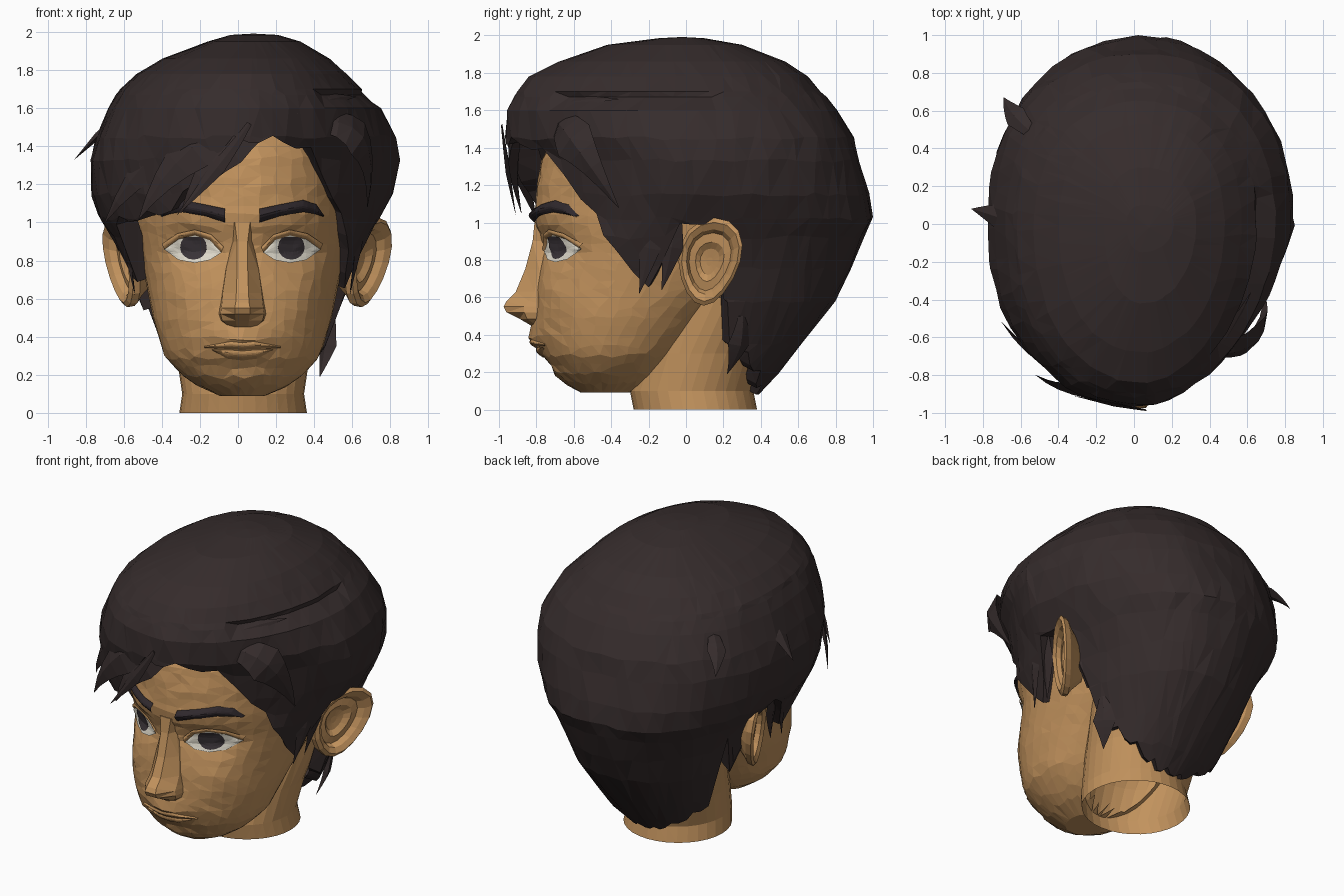
import bpy, bmesh, math, random
from mathutils import Vector
from mathutils.bvhtree import BVHTree

random.seed(4)
if "Cube" in bpy.data.objects:
    bpy.data.objects.remove(bpy.data.objects["Cube"])
FACE_X = 0.023   # the face sits slightly off centre


def material(name, rgb):
    m = bpy.data.materials.new(name)
    m.use_nodes = True
    m.diffuse_color = (*rgb, 1)
    m.node_tree.nodes["Principled BSDF"].inputs["Base Color"].default_value = (*rgb, 1)
    return m


SKIN = material("skin", (0.54, 0.29, 0.11))
HAIR = material("dark_hair", (0.036, 0.025, 0.025))
BROW = material("brow", (0.028, 0.021, 0.025))
WHITE = material("eye_white", (0.82, 0.78, 0.67))
IRIS = material("iris", (0.045, 0.036, 0.042))


def lerp_table(table, z):
    # table rows are (z, values...) in rising z
    if z <= table[0][0]:
        return table[0][1:]
    for a, b in zip(table, table[1:]):
        if z <= b[0]:
            t = (z - a[0]) / (b[0] - a[0])
            return [p + (q - p) * t for p, q in zip(a[1:], b[1:])]
    return table[-1][1:]


def spow(v, p):
    return math.copysign(abs(v) ** p, v)


def loft(name, rows, mat, closed=True, caps=True, facing=None, cut=None):
    bm = bmesh.new()
    grid = [[bm.verts.new(p) for p in row] for row in rows]
    n = len(grid[0])
    for a, b in zip(grid, grid[1:]):
        for i in range(n if closed else n - 1):
            j = (i + 1) % n
            bm.faces.new((a[i], a[j], b[j], b[i]))
    if caps:
        bm.faces.new(grid[0][::-1])
        bm.faces.new(grid[-1])
    bmesh.ops.remove_doubles(bm, verts=bm.verts, dist=0.0005)
    bmesh.ops.triangulate(bm, faces=bm.faces)
    bmesh.ops.recalc_face_normals(bm, faces=bm.faces)
    if facing:
        bmesh.ops.reverse_faces(bm, faces=[f for f in bm.faces if f.normal.dot(facing) < 0])
    if cut:
        hidden = [f for f in bm.faces if cut(f.calc_center_median())]
        bmesh.ops.delete(bm, geom=hidden, context="FACES")
    mesh = bpy.data.meshes.new(name)
    bm.to_mesh(mesh)
    tree = BVHTree.FromBMesh(bm)
    bm.free()
    mesh.materials.append(mat)
    bpy.context.collection.objects.link(bpy.data.objects.new(name, mesh))
    return tree


# Neck: open tube of elliptical rings (z, half width, front y, back y)
NECK = [(0, .335, -.28, .38), (.1, .32, -.3, .36), (.3, .35, -.24, .42), (.6, .42, -.1, .55)]
rows = []
for z, w, yf, yb in NECK:
    rows.append([Vector((.027 + w * math.cos(a), (yf + yb) / 2 + (yb - yf) / 2 * math.sin(a), z))
                 for a in [math.tau * i / 32 for i in range(32)]])
loft("neck", rows, SKIN, caps=False)


def inside_neck(p):
    w, yf, yb = lerp_table(NECK, p.z)
    dx, dy = (p.x - .027) / w, (p.y - (yf + yb) / 2) / ((yb - yf) / 2)
    return p.z < .58 and dx * dx + dy * dy < .8


# Head: stacked rings (z, half width, front y, back y) with sculpted bumps
HEAD = [(.09, .12, -.56, -.3), (.13, .22, -.63, -.2), (.2, .32, -.7, -.1),
        (.3, .41, -.77, 0), (.4, .44, -.8, .1), (.5, .47, -.81, .2),
        (.65, .5, -.8, .4), (.85, .54, -.77, .55), (1, .555, -.8, .6),
        (1.2, .55, -.8, .65), (1.35, .53, -.77, .65), (1.5, .45, -.66, .6), (1.65, .25, -.4, .4)]
# (x, x spread, z, z spread, push along y)
BUMPS = [(.25, .13, .86, .09, .045), (.2, .2, 1.03, .06, -.025), (0, .16, .39, .08, -.045),
         (0, .12, .18, .05, -.02), (.33, .1, .62, .1, -.02), (0, .1, .25, .03, .015)]


def head_row(k, count=40):
    row = []
    for i in range(count):
        # wobble breaks the rings into uneven facets
        a = math.tau * (i + random.uniform(-.2, .2)) / count
        z = .09 + .05 * k + (random.uniform(-.014, .014) if k else 0)
        hw, yf, yb = lerp_table(HEAD, z)
        cy = min(-.1, (yf + yb) / 2)
        x, s = hw * spow(math.cos(a), .95), spow(math.sin(a), .95)
        y = cy + s * ((yb - cy) if s > 0 else (cy - yf))
        if s < 0:
            for bx, sx, bz, sz, push in BUMPS:
                y += push * math.exp(-((abs(x) - bx) / sx) ** 2 - ((z - bz) / sz) ** 2)
        row.append(Vector((x + FACE_X, y + random.uniform(-.004, .004), z)))
    return row


head = loft("head", [head_row(k) for k in range(32)], SKIN, cut=inside_neck)

# Nose: sections (z, ridge y, ridge half width, wing half width, wing y)
rows = []
for z, y, r, w, m in [(1, -.81, .04, .065, -.78), (.9, -.82, .028, .06, -.765),
                      (.75, -.86, .028, .1, -.785), (.63, -.91, .032, .12, -.81),
                      (.58, -.96, .035, .125, -.84), (.55, -.975, .04, .13, -.865),
                      (.52, -.96, .04, .135, -.865), (.485, -.89, .035, .125, -.85),
                      (.45, -.83, .03, .08, -.8)]:
    rows.append([Vector((FACE_X + x, yy, z)) for x, yy in
                 ((-w, -.7), (-w * .85, m), (-r, y), (r, y), (w * .85, m), (w, -.7))])
loft("nose", rows, SKIN)


def strip(name, top, bottom, mat, off, bulge=0.0, side=1):
    # Thin sheet between two outlines, laid onto the face
    def fine(line):
        out = []
        for a, b in zip(line, line[1:]):
            out += [Vector(a).lerp(Vector(b), k / 3) for k in range(3)]
        return out + [Vector(line[-1])]
    rows = []
    for k in range(7):
        row = []
        for t, b in zip(fine(top), fine(bottom)):
            p = t.lerp(b, k / 6)
            x = FACE_X + side * p.x
            hit = head.ray_cast(Vector((x, -2, p.y)), Vector((0, 1, 0)))[0]
            row.append(Vector((x, hit.y - off - bulge * math.sin(math.pi * k / 6), p.y)))
        rows.append(row)
    loft(name, rows, mat, closed=False, caps=False, facing=Vector((0, -1, 0)))


# Eyes and brows
EYE_TOP = [(.11, .842), (.17, .907), (.25, .932), (.335, .912), (.41, .858)]
EYE_LOW = [(.11, .842), (.17, .803), (.25, .788), (.335, .803), (.41, .858)]
LID = [(x + (x - .25) * .08, z + .03) for x, z in EYE_TOP]
arc = [math.pi * k / 8 for k in range(9)]
IRIS_TOP = [(.257 - .07 * math.cos(a), min(.924, .868 + .075 * math.sin(a))) for a in arc]
IRIS_LOW = [(.257 - .07 * math.cos(a), .868 - .063 * math.sin(a)) for a in arc]
BROW_TOP = [(.09, 1.072), (.2, 1.095), (.32, 1.118), (.39, 1.095), (.43, 1.035)]
BROW_LOW = [(.09, 1.0), (.2, 1.035), (.32, 1.055), (.38, 1.045), (.425, 1.03)]
for side, tag in ((1, "left"), (-1, "right")):
    strip(tag + "_eye", EYE_TOP, EYE_LOW, WHITE, .012, .006, side)
    strip(tag + "_iris", IRIS_TOP, IRIS_LOW, IRIS, .02, .002, side)
    strip(tag + "_eyelid", LID, EYE_TOP, SKIN, .012, .01, side)
    strip(tag + "_brow", BROW_TOP, BROW_LOW, BROW, .01, .025, side)

# Lips
strip("upper_lip", [(-.2, .35), (-.06, .375), (0, .368), (.06, .375), (.2, .35)],
      [(-.2, .342), (-.06, .335), (0, .33), (.06, .335), (.2, .342)], SKIN, .003, .014)
strip("lower_lip", [(-.16, .333), (-.06, .33), (0, .325), (.06, .33), (.16, .333)],
      [(-.16, .33), (-.08, .285), (0, .275), (.08, .285), (.16, .33)], SKIN, .003, .014)

# Ears: cupped discs flaring outward, as rings of (scale, outward offset)
for side, tag, flare in ((1, "left", .56), (-1, "right", .4)):
    rows = []
    for scale, out in [(.45, -.16), (.8, -.07), (.97, -.04), (1, .0), (.9, .015), (.74, -.005),
                       (.66, -.04), (.45, -.035), (.3, -.06), (.1, -.065)]:
        row = []
        for i in range(16):
            a = math.tau * i / 16
            c, s = math.cos(a), math.sin(a)
            width = .165 * (1 + .22 * s)
            y = .125 + scale * (width * c + .03 * s)
            z = .79 + scale * .235 * s
            x = .55 + flare * (y + .04) + .12 * (z - .55) + out
            row.append(Vector((FACE_X + side * x, y, z)))
        rows.append(row)
    loft(tag + "_ear", rows, SKIN)

# Hair shell: rings (z, min x, max x, min y, max y)
HULL = [(.08, -.25, .3, -.3, .39), (.2, -.38, .43, -.5, .5), (.35, -.45, .48, -.6, .62),
        (.58, -.53, .56, -.7, .8), (.75, -.58, .61, -.76, .88), (.92, -.66, .68, -.82, .95),
        (1.02, -.73, .74, -.86, 1), (1.15, -.77, .81, -.9, .98), (1.33, -.78, .85, -.94, .93),
        (1.45, -.745, .83, -.97, .9), (1.6, -.68, .75, -.96, .81), (1.67, -.64, .68, -.92, .75),
        (1.7, -.62, .65, -.9, .72), (1.78, -.53, .57, -.84, .65), (1.86, -.4, .48, -.68, .53),
        (1.95, -.16, .33, -.42, .3), (1.985, -.04, .21, -.15, .1)]
# Pinch of the left temple by height, and the hair edge height by angle
PINCH = [(.9, 1), (1.05, 1.35), (1.2, 1.45), (1.35, 1.45), (1.45, 1.25), (1.6, 1.12), (1.9, 1)]
EDGE = [(-202, .82), (-196, .55), (-191, .95), (-185, 1.02), (-175, .95), (-167, .68), (-160, .7),
        (-155, 1), (-137, 1.02), (-119, 1.06), (-109, 1.17), (-101, 1.33), (-94, 1.43), (-70, 1.43),
        (-56, 1.36), (-49, 1.2), (-42, 1.05), (-27, .85), (-21, .68), (-14, .66), (-8, .85),
        (-3, 1), (9, 1), (14, .55), (19, .36), (36, .26), (58, .14), (76, .08), (90, .08)]


def hair_point(deg, z, grow=1.0):
    x0, x1, y0, y1 = lerp_table(HULL, z)
    c, s = math.cos(math.radians(deg)), math.sin(math.radians(deg))
    p = lerp_table(PINCH, z)[0] if c > 0 and s < 0 else .9
    x = abs(c) ** p * ((x1 - .05) if c > 0 else (x0 - .05))
    y = abs(s) ** p * (y1 if s > 0 else y0)
    return Vector((.05 + x * grow, y * grow, z))


COLS = 60
rows = [[] for _ in range(len(HULL) + 1)]
for i in range(COLS):
    deg = -202 + 360 * i / COLS
    # the back right mirrors the back left
    edge = lerp_table(EDGE, 180 - deg if deg > 90 else deg)[0]
    edge = max(.08, edge + (.025 if i % 3 == 0 else -.012))
    rows[0].append(hair_point(deg, edge, .84) + Vector((0, 0, .03)))
    for k, (level, *_) in enumerate(HULL):
        if level <= edge:
            p = hair_point(deg, edge)
        else:
            # uneven clumps, with a parting groove above the left temple
            groove = .05 if level == 1.67 and -52 < deg < 12 else 0
            z = level + random.uniform(-.012, .012) * (level < 1.6)
            p = hair_point(deg + random.uniform(-2, 2), max(z, edge + .005),
                           1 + random.uniform(-.01, .006) - groove)
        rows[k + 1].append(p)
loft("hair_shell", rows + [[Vector((.08, -.02, 1.992))] * COLS], HAIR, caps=False)


def lock(name, a, b, c, width):
    # Tapered strand with a flat diamond section along a bent path
    a, b, c = Vector(a), Vector(b), Vector(c)
    rows = []
    for k in range(9):
        t = k / 8
        p = a * (1 - t) ** 2 + b * 2 * t * (1 - t) + c * t * t
        tan = ((b - a) * (1 - t) + (c - b) * t).normalized()
        out = p - Vector((.05, 0, 1.1))
        out = (out - tan * out.dot(tan)).normalized()
        across = tan.cross(out)
        w = width * (.35 + 1.3 * t if t < .5 else 2 * (1.01 - t))
        rows.append([p + across * w, p + out * w * .3, p - across * w, p - out * w * .3])
    loft(name, rows, HAIR)


# Swept fringe and loose tips
LOCKS = [((.3, -.84, 1.6), (-.1, -.98, 1.45), (-.3, -.88, 1.05), .1),
         ((.2, -.86, 1.62), (-.3, -.95, 1.45), (-.52, -.8, 1.02), .12),
         ((.1, -.83, 1.68), (-.45, -.86, 1.45), (-.7, -.52, 1), .12),
         ((.06, -.985, 1.52), (-.08, -.96, 1.3), (-.32, -.91, 1.04), .04),
         ((-.6, 0, 1.6), (-.74, .05, 1.45), (-.86, .08, 1.33), .06),
         ((-.5, .45, 1.6), (-.66, .58, 1.55), (-.69, .67, 1.4), .06),
         ((.36, -.68, 1.52), (.74, -.68, 1.58), (.68, -.36, 1.08), .12),
         ((.3, -.76, 1.52), (.42, -.74, 1.66), (.62, -.36, 1.66), .06),
         ((.5, .3, .5), (.48, .3, .35), (.43, .22, .19), .07)]
for i, spec in enumerate(LOCKS):
    lock("hair_lock_%d" % (i + 1), *spec)
for side, tag in ((1, "left"), (-1, "right")):
    for i, (y, z) in enumerate(((-.25, .62), (-.13, .64))):
        lock("%s_sideburn_%d" % (tag, i + 1), (FACE_X + side * .65, y + .08, 1.08),
             (FACE_X + side * .61, y + .07, .88), (FACE_X + side * .565, y, z), .06)
